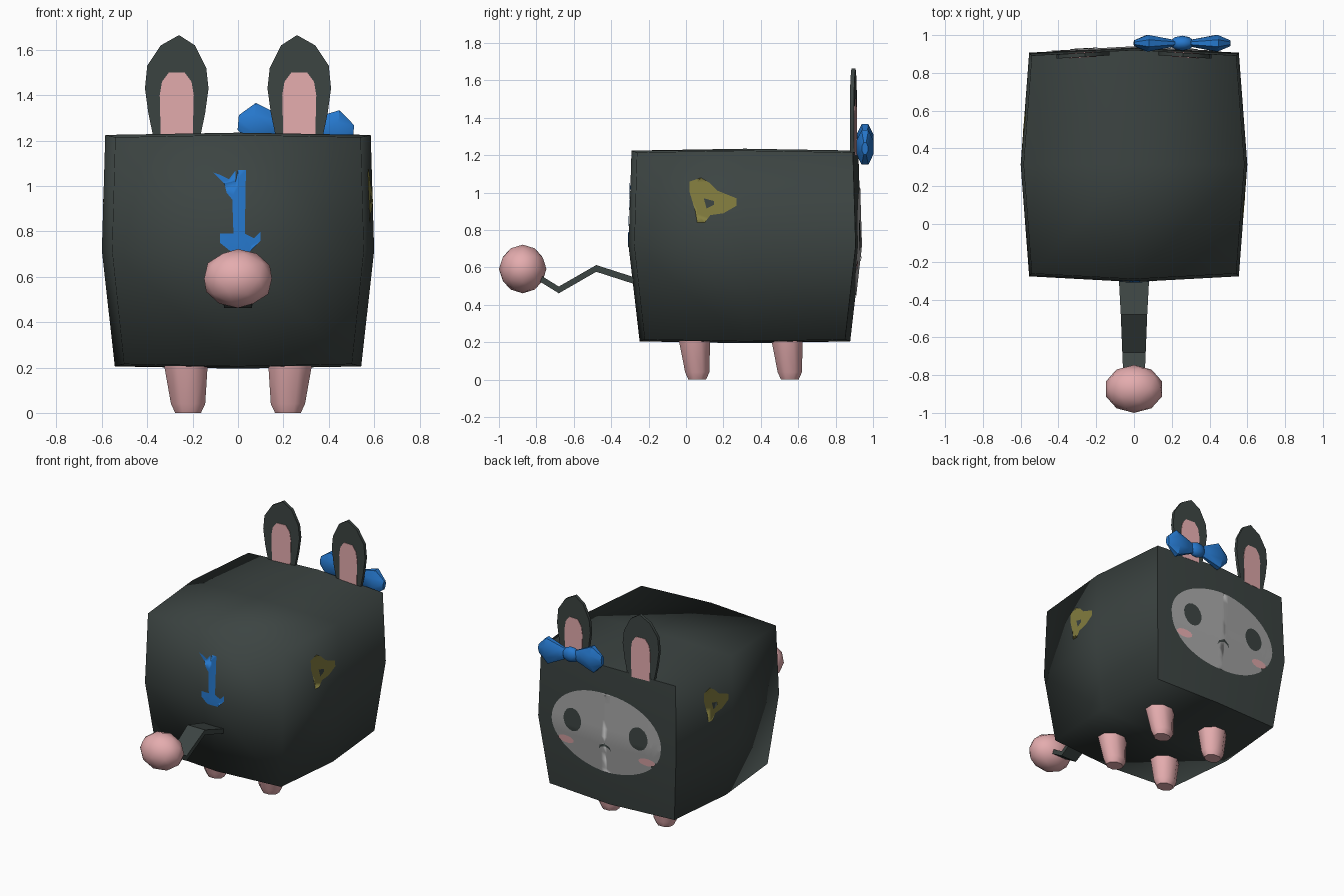
import bpy, bmesh, math
from mathutils import Vector, Matrix
from mathutils.bvhtree import BVHTree

cube = bpy.data.objects.get("Cube")
if cube:
    bpy.data.objects.remove(cube, do_unlink=True)


def material(name, *srgb):
    m = bpy.data.materials.new(name)
    m.use_nodes = True
    col = [(c / 255 / 12.92 if c < 11 else ((c / 255 + 0.055) / 1.055) ** 2.4) for c in srgb] + [1]
    m.diffuse_color = col
    m.node_tree.nodes["Principled BSDF"].inputs["Base Color"].default_value = col
    return m


DARK = material("charcoal", 60, 68, 66)
PINK = material("soft pink", 228, 172, 174)
BLUE = material("bright blue", 38, 120, 205)
OLIVE = material("olive yellow", 133, 127, 64)
GREY = material("face grey", 165, 165, 165)


def finish(name, bm, mat, angle=None):
    """Turn a bmesh into a smooth object, with sharp edges above the angle."""
    mesh = bpy.data.meshes.new(name)
    for f in bm.faces:
        f.smooth = True
    bm.to_mesh(mesh)
    bm.free()
    if angle:
        mesh.set_sharp_from_angle(angle=math.radians(angle))
    mesh.materials.append(mat)
    ob = bpy.data.objects.new(name, mesh)
    bpy.context.collection.objects.link(ob)
    return ob


def loft(name, rings, mat, angle=40):
    """Skin a list of equal-length point rings and cap both ends."""
    bm = bmesh.new()
    vs = [[bm.verts.new(p) for p in ring] for ring in rings]
    n = len(rings[0])
    for a, b in zip(vs, vs[1:]):
        for i in range(n):
            j = (i + 1) % n
            bm.faces.new((a[i], a[j], b[j], b[i]))
    bm.faces.new(vs[0])
    bm.faces.new(vs[-1])
    bmesh.ops.recalc_face_normals(bm, faces=bm.faces[:])
    return finish(name, bm, mat, angle)


def circle(n, ru=1.0, rv=1.0, u=0.0, v=0.0):
    step = math.tau / n
    return [(u + ru * math.cos((i + .5) * step), v + rv * math.sin((i + .5) * step)) for i in range(n)]


def ball(name, centre, size, mat, detail):
    bm = bmesh.new()
    bmesh.ops.create_icosphere(bm, subdivisions=detail, radius=1)
    bmesh.ops.transform(bm, matrix=Matrix.Translation(centre) @ Matrix.Diagonal((*size, 1)), verts=bm.verts)
    return finish(name, bm, mat)


# Body: bulging box that narrows downwards, with a crisp edge round the face panel
bm = bmesh.new()
bmesh.ops.create_cube(bm, size=2)
bmesh.ops.subdivide_edges(bm, edges=bm.edges[:], cuts=1, use_grid_fill=True)
for v in bm.verts:
    x, y, z = v.co
    taper = 0.975 if z > .5 else 0.905 if z < -.5 else 1
    v.co = (x * (0.6 - 0.045 * y * y) * taper,
            0.315 + y * (0.622 - 0.03 * x * x) * taper,
            0.715 + z * (0.52 - 0.01 * (x * x + y * y)))
bm.normal_update()
for e in bm.edges:
    if sum(f.normal.y > 0.7 for f in e.link_faces) == 1:
        e.smooth = False
surface = BVHTree.FromBMesh(bm)
finish("body", bm, DARK)


def plate(name, outline, side, mat, lift=0.004):
    """Lay a flat outline (u, z) on the body, seen along the side direction."""
    side = Vector(side)
    bm = bmesh.new()
    bm.faces.new([bm.verts.new((u, v, 0)) for u, v in outline])
    bmesh.ops.triangulate(bm, faces=bm.faces[:])
    for axis in ((1, 0, 0), (0, 1, 0)):
        for k in range(-10, 21):
            bmesh.ops.bisect_plane(bm, geom=bm.verts[:] + bm.edges[:] + bm.faces[:],
                                   plane_co=Vector(axis) * k * 0.06, plane_no=axis)
    bmesh.ops.triangulate(bm, faces=bm.faces[:])
    for v in bm.verts:
        u, z = v.co.x, v.co.y
        start = Vector((u, side.y * 3, z)) if side.y else Vector((side.x * 3, u, z))
        hit = surface.ray_cast(start, -side)[0]
        v.co = (hit or start - side * 2.1) + side * lift
    bm.normal_update()
    for f in bm.faces:
        if f.normal.dot(side) < 0:
            f.normal_flip()
    return finish(name, bm, mat)


# Face: grey mask with a notch by each cheek, eyes, blushes and mouth
BACK = (0, 1, 0)
mask = []
for i in range(60):
    a = math.tau * i / 60
    r = 0.9 if i in (55, 35) else 1
    mask.append((0.44 * r * math.cos(a), 0.74 + 0.29 * r * math.sin(a)))
plate("face_mask", mask, BACK, GREY)
for s, label in ((1, "left"), (-1, "right")):
    plate(label + "_eye", circle(18, .073, .083, s * .265, .77), BACK, DARK, 0.008)
    plate(label + "_blush", circle(12, .065, .028, s * .325, .61), BACK, PINK, 0.008)
mouth = [(-.05, .62), (-.04, .65), (0, .67), (.04, .65), (.05, .62), (.03, .64), (0, .65), (-.03, .64)]
plate("mouth", mouth, BACK, DARK, 0.008)

# Branching mark on the front
mark = [(-.11, 1.06), (-.08, 1.05), (-.04, 1.03), (-.01, 1.07), (-.01, 1.02), (0, 1.07), (.035, 1.07),
        (.03, .79), (.07, .77), (.1, .8), (.1, .76), (.05, .71), (-.03, .71), (-.08, .75), (-.08, .79),
        (-.02, .79), (-.025, .94), (-.05, .97), (-.06, 1.01)]
plate("front_mark", mark, (0, -1, 0), BLUE)

# Rounded triangle mark on each side, turned half round from one side to the other
tri = [(.02, 1.06), (.08, 1.08), (.13, 1.05), (.17, 1.01), (.27, .97), (.27, .93), (.2, .89),
       (.13, .88), (.1, .84), (.06, .84), (.05, .9), (.02, 1)]
gap = [(.095, .97), (.15, .955), (.15, .935), (.11, .915)]
for s, label in ((1, "left"), (-1, "right")):
    for part, pts, mat, lift in (("mark", tri, OLIVE, .004), ("mark_gap", gap, DARK, .007)):
        pts = [(u if s > 0 else .63 - u, v) for u, v in pts]
        plate(label + "_side_" + part, pts, (s, 0, 0), mat, lift)

# Ears with pink insets on both faces
ear = [(-.1, 1.2), (-.125, 1.32), (-.14, 1.43), (-.13, 1.52), (-.08, 1.62), (-.01, 1.665),
       (.07, 1.62), (.13, 1.53), (.14, 1.43), (.125, 1.32), (.1, 1.2)]
inset = [(-.07, 1.2), (-.075, 1.4), (-.065, 1.46), (-.035, 1.5),
         (.035, 1.5), (.065, 1.46), (.075, 1.4), (.07, 1.2)]
for s, label in ((1, "left"), (-1, "right")):
    for part, pts, half, mat in (("ear", ear, .011, DARK), ("inner_ear", inset, .014, PINK)):
        loft(label + "_" + part,
             [[(s * (.27 + u), .895 - .06 * u + d, z) for u, z in pts] for d in (-half, half)], mat)

# Legs: short tapered pegs leaning slightly inwards
for s, side in ((1, "left"), (-1, "right")):
    for y, end in ((0, "front"), (.495, "rear")):
        rings = [[(s * u, y + v, z) for u, v in circle(8, rx * 1.06, ry * 1.06, cx, cy)]
                 for z, cx, cy, rx, ry in ((.25, .232, .042, .103, .09), (.04, .22, .06, .077, .066),
                                           (0, .22, .06, .058, .048))]
        loft(f"{side}_{end}_leg", rings, PINK, 50)

# Tail: flat zigzag strap with a pompom
path = [(-.2, .505, .085), (-.48, .595, .07), (-.68, .48, .062), (-.85, .585, .055)]
loft("tail", [[(-w, y, z - .018), (w, y, z - .018), (w, y, z + .018), (-w, y, z + .018)]
              for y, z, w in path], DARK, 30)
ball("tail_pompom", (0, -.873, .592), (.157, .127, .13), PINK, 2)

# Bow: two flared lobes and a knot, slightly tilted
tilt = Matrix.Translation((.255, .957, 1.258)) @ Matrix.Rotation(math.radians(5), 4, 'Y')
for s, label in ((1, "left"), (-1, "right")):
    rings = [[(s * d, v * .48, u) for u, v in circle(8, r, r)]
             for d, r in ((.03, .035), (.09, .06), (.185, .1), (.255, .035))]
    loft(label + "_bow_lobe", rings, BLUE).matrix_world = tilt
ball("bow_knot", (0, 0, 0), (.065, .04, .055), BLUE, 2).matrix_world = tilt
